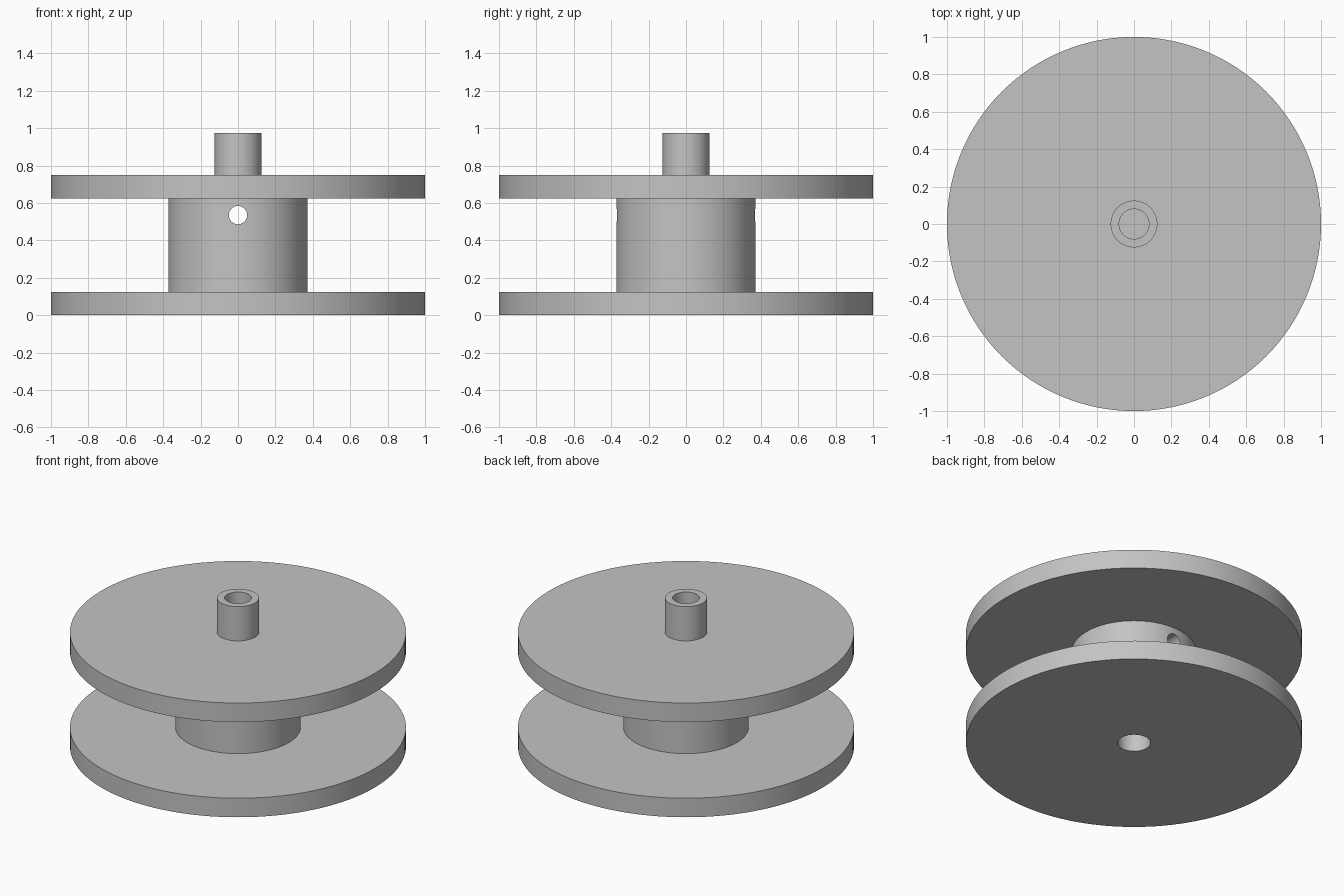
import bpy
import bmesh
import math
from mathutils import Matrix

cube = bpy.data.objects.get("Cube")
if cube:
    bpy.data.objects.remove(cube, do_unlink=True)

SEGMENTS = 128

# Single plain grey
grey = bpy.data.materials.new("plain grey")
grey.use_nodes = True
colour = (0.55, 0.55, 0.55, 1)
grey.diffuse_color = colour
grey.node_tree.nodes["Principled BSDF"].inputs["Base Color"].default_value = colour


def add_object(name, bm):
    bmesh.ops.recalc_face_normals(bm, faces=bm.faces)
    mesh = bpy.data.meshes.new(name)
    bm.to_mesh(mesh)
    bm.free()
    mesh.materials.append(grey)
    obj = bpy.data.objects.new(name, mesh)
    bpy.context.collection.objects.link(obj)
    return obj


def lathe(name, profile):
    """Turn a list of (radius, height) points around the z axis."""
    bm = bmesh.new()
    verts = [bm.verts.new((r, 0, z)) for r, z in profile]
    edges = [bm.edges.new(pair) for pair in zip(verts, verts[1:])]
    bmesh.ops.spin(bm, geom=verts + edges, cent=(0, 0, 0), axis=(0, 0, 1),
                   angle=math.tau, steps=SEGMENTS, use_merge=True)
    bmesh.ops.remove_doubles(bm, verts=bm.verts, dist=0.0001)
    return add_object(name, bm)


# Spool: shaft socket, lower flange, core, upper flange, hollow stub
flange, core, stub, bore, socket = 1.0, 0.372, 0.125, 0.08, 0.098
spool = lathe("spool_body", [
    (0, 0.25), (socket, 0.25), (socket, 0),
    (flange, 0), (flange, 0.125),
    (core, 0.125), (core, 0.625),
    (flange, 0.625), (flange, 0.75),
    (stub, 0.75), (stub, 0.975),
    (bore, 0.975), (bore, 0.72), (0, 0.72),
])

# Cross hole through the core, front to back
bm = bmesh.new()
bmesh.ops.create_cone(bm, cap_ends=True, segments=48, radius1=0.049,
                      radius2=0.049, depth=1,
                      matrix=Matrix.Translation((0, 0, 0.535))
                      @ Matrix.Rotation(math.pi / 2, 4, "X"))
cutter = add_object("cross_hole_cutter", bm)
cutter.hide_render = True

cut = spool.modifiers.new("cross hole", "BOOLEAN")
cut.operation = "DIFFERENCE"
cut.solver = "EXACT"
cut.object = cutter

bpy.ops.object.select_all(action="DESELECT")
spool.select_set(True)
bpy.context.view_layer.objects.active = spool
bpy.ops.object.modifier_apply(modifier=cut.name)
bpy.data.objects.remove(cutter, do_unlink=True)
bpy.ops.object.shade_smooth_by_angle(angle=math.radians(30))
